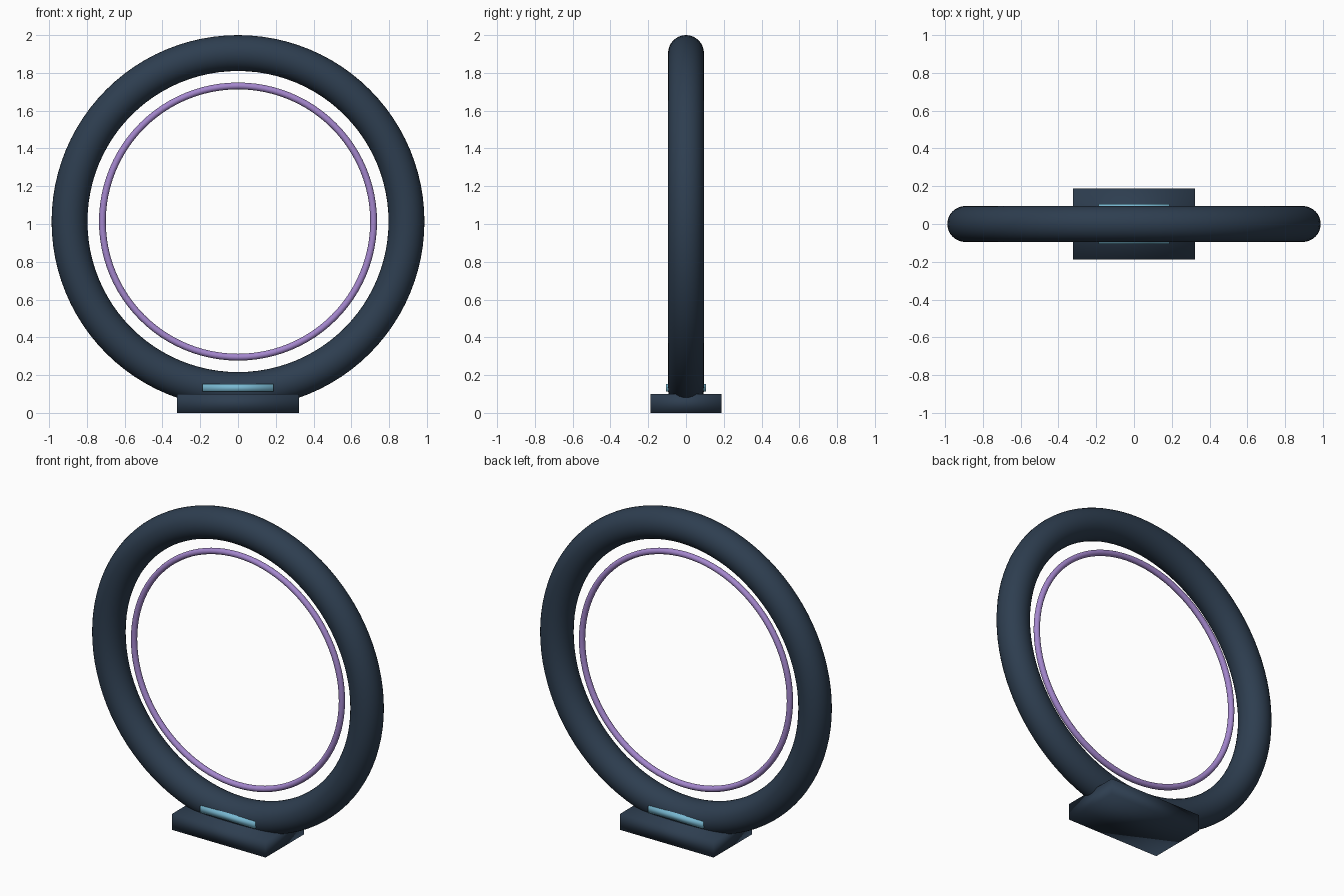
import bpy
import math

cube = bpy.data.objects.get("Cube")
if cube:
    bpy.data.objects.remove(cube, do_unlink=True)


def make_material(name, rgb):
    mat = bpy.data.materials.new(name)
    mat.use_nodes = True
    colour = (*rgb, 1.0)
    mat.diffuse_color = colour
    mat.node_tree.nodes["Principled BSDF"].inputs["Base Color"].default_value = colour
    return mat


def finish(name, mat):
    obj = bpy.context.object
    obj.name = name
    obj.data.materials.append(mat)
    bpy.ops.object.shade_smooth()
    return obj


def add_ring(name, radius, tube, mat, sides):
    """Upright ring facing the front."""
    bpy.ops.mesh.primitive_torus_add(
        major_radius=radius, minor_radius=tube, major_segments=96,
        minor_segments=sides, location=(0, 0, RING_Z),
        rotation=(math.pi / 2, 0, 0))
    return finish(name, mat)


def add_block(name, size, z_low, mat):
    """Softly shaded block resting at z_low."""
    bpy.ops.mesh.primitive_cube_add(size=1, location=(0, 0, z_low + size[2] / 2))
    bpy.context.object.scale = size
    bpy.ops.object.transform_apply(location=False, rotation=False, scale=True)
    return finish(name, mat)


RING_Z = 1.013
navy = make_material("dark navy", (0.027, 0.048, 0.08))
purple = make_material("soft purple", (0.37, 0.24, 0.61))
cyan = make_material("pale cyan", (0.19, 0.48, 0.64))

# Main ring and the thin ring floating inside it
add_ring("outer_ring", 0.892, 0.095, navy, 32)
add_ring("inner_ring", 0.718, 0.018, purple, 16)

# Pedestal and the light strip that shows on both sides of the ring
add_block("base", (0.646, 0.378, 0.1), 0, navy)
add_block("light_strip", (0.376, 0.214, 0.04), 0.112, cyan)
